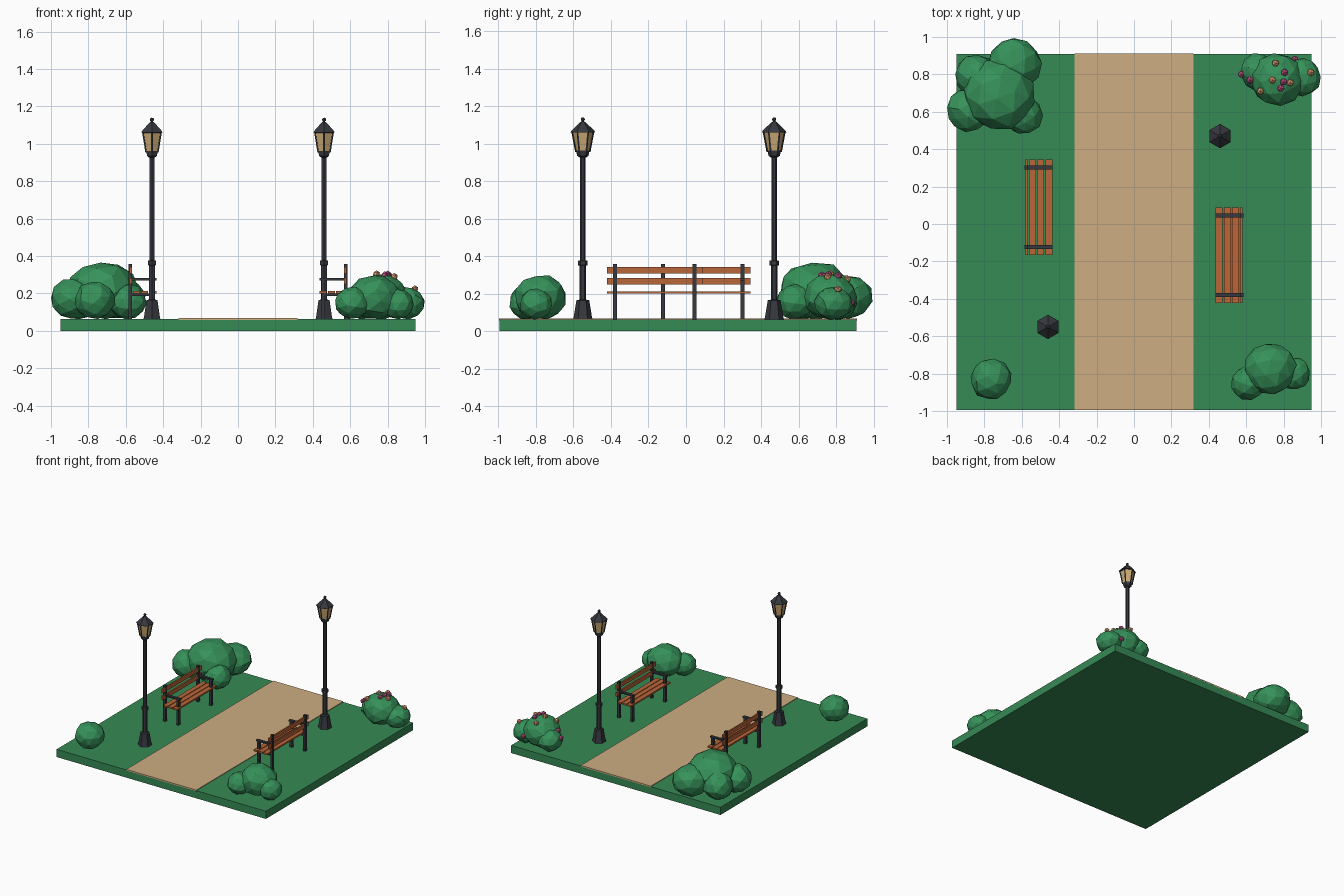
import bpy, bmesh, math, random
from mathutils import Vector, Matrix, Euler

random.seed(4)
if "Cube" in bpy.data.objects:
    bpy.data.objects.remove(bpy.data.objects["Cube"])


def material(name, r, g, b):
    lin = [(c / 255 / 12.92) if c < 10 else ((c / 255 + 0.055) / 1.055) ** 2.4 for c in (r, g, b)]
    m = bpy.data.materials.new(name)
    m.use_nodes = True
    m.diffuse_color = (*lin, 1)
    m.node_tree.nodes["Principled BSDF"].inputs["Base Color"].default_value = (*lin, 1)
    return m


GRASS = material("grass green", 54, 138, 85)
LEAF = material("leaf green", 54, 146, 90)
SAND = material("path sand", 205, 173, 130)
WOOD = material("bench wood", 186, 102, 56)
IRON = material("dark iron", 54, 56, 62)
GLASS = material("lamp glass", 205, 172, 118)
PINK = material("pink petals", 192, 84, 132)
PEACH = material("peach petals", 220, 158, 112)


def finish(bm, name, mat):
    bmesh.ops.recalc_face_normals(bm, faces=bm.faces)
    me = bpy.data.meshes.new(name)
    bm.to_mesh(me)
    bm.free()
    me.materials.append(mat)
    ob = bpy.data.objects.new(name, me)
    bpy.context.collection.objects.link(ob)
    return ob


def add_box(bm, x, y, z):
    """Box from three (low, high) ranges."""
    size = Matrix.Diagonal([r[1] - r[0] for r in (x, y, z)] + [1])
    mid = Matrix.Translation([(r[0] + r[1]) / 2 for r in (x, y, z)])
    bmesh.ops.create_cube(bm, size=1, matrix=mid @ size)


def add_hex_lathe(bm, cx, cy, profile):
    """Six-sided turned solid from (radius, height) pairs."""
    rings = []
    for r, z in profile:
        angles = [math.radians(90 + 60 * i) for i in range(6)]
        rings.append([bm.verts.new((cx + r * math.cos(a), cy + r * math.sin(a), z)) for a in angles])
    for low, high in zip(rings, rings[1:]):
        for i in range(6):
            j = (i + 1) % 6
            bm.faces.new((low[i], low[j], high[j], high[i]))
    bm.faces.new(rings[0])
    bm.faces.new(rings[-1])


def add_bar(bm, a, b, r):
    a, b = Vector(a), Vector(b)
    turn = (b - a).to_track_quat('Z', 'Y').to_matrix().to_4x4()
    bmesh.ops.create_cone(bm, cap_ends=True, segments=4, radius1=r, radius2=r,
                          depth=(b - a).length, matrix=Matrix.Translation((a + b) / 2) @ turn)


# Ground slab and path
TOP = 0.063
bm = bmesh.new()
add_box(bm, (-0.95, 0.95), (-0.995, 0.91), (0, TOP))
finish(bm, "lawn", GRASS)
bm = bmesh.new()
add_box(bm, (-0.318, 0.318), (-0.9955, 0.9105), (0.058, 0.068))
finish(bm, "path", SAND)


# Street lamps
def lamp(side, x, y):
    bm = bmesh.new()
    add_hex_lathe(bm, x, y, [(0.052, TOP), (0.048, 0.08), (0.034, 0.165), (0.018, 0.168),
                             (0.018, 0.35), (0.026, 0.352), (0.026, 0.375), (0.015, 0.378),
                             (0.015, 0.925), (0.03, 0.935), (0.036, 0.962), (0.02, 0.964)])
    add_hex_lathe(bm, x, y, [(0.05, 1.058), (0.065, 1.06), (0.062, 1.068), (0.014, 1.115),
                             (0.007, 1.117), (0.007, 1.125)])
    bmesh.ops.create_icosphere(bm, subdivisions=2, radius=0.011,
                               matrix=Matrix.Translation((x, y, 1.129)))
    for i in range(6):
        c, s = math.cos(math.radians(90 + 60 * i)), math.sin(math.radians(90 + 60 * i))
        add_bar(bm, (x + 0.036 * c, y + 0.036 * s, 0.955), (x + 0.056 * c, y + 0.056 * s, 1.062), 0.005)
    finish(bm, side + "_lamp_post", IRON)
    bm = bmesh.new()
    add_hex_lathe(bm, x, y, [(0.035, 0.96), (0.054, 1.06)])
    finish(bm, side + "_lamp_glass", GLASS)


lamp("left", 0.46, 0.47)
lamp("right", -0.46, -0.55)


# Benches, facing the path
def bench(side, s, cy):
    def span(a, b):
        return tuple(sorted((s * a, s * b)))

    bm = bmesh.new()
    ends = (cy - 0.255, cy + 0.255)
    for x in (0.436, 0.480, 0.524):
        add_box(bm, span(x, x + 0.038), ends, (0.2, 0.213))
    for z in (0.25, 0.308):
        add_box(bm, span(0.567, 0.579), ends, (z, z + 0.034))
    finish(bm, side + "_bench_slats", WOOD)
    bm = bmesh.new()
    for e in (-1, 1):
        py = cy + e * 0.212
        wide = (py - 0.011, py + 0.011)
        add_box(bm, span(0.566, 0.586), wide, (TOP, 0.357))
        add_box(bm, span(0.446, 0.466), wide, (TOP, 0.272))
        add_box(bm, span(0.436, 0.57), wide, (0.27, 0.282))
        add_box(bm, span(0.446, 0.57), wide, (0.186, 0.2))
    finish(bm, side + "_bench_frame", IRON)


bench("left", 1, -0.167)
bench("right", -1, 0.09)


# Bushes: faceted lumps of (x, y, radius, top height)
def bush(name, lumps):
    bm = bmesh.new()
    for x, y, r, top in lumps:
        half = (top - TOP) / 2
        turn = Euler([random.uniform(0, 6) for _ in range(3)]).to_matrix().to_4x4()
        place = Matrix.Translation((x, y, TOP + half)) @ Matrix.Diagonal((r, r, half, 1)) @ turn
        made = bmesh.ops.create_icosphere(bm, subdivisions=2, radius=1.02)
        for v in made["verts"]:
            v.co = place @ (v.co * random.uniform(0.95, 1.03))
    finish(bm, name, LEAF)


bush("back_right_bush", [(-0.72, 0.69, 0.19, 0.37), (-0.64, 0.855, 0.142, 0.30),
                         (-0.845, 0.79, 0.115, 0.28), (-0.885, 0.61, 0.115, 0.28),
                         (-0.59, 0.58, 0.1, 0.25)])
flower_lumps = [(0.765, 0.77, 0.143, 0.305), (0.9, 0.785, 0.1, 0.235), (0.665, 0.815, 0.097, 0.24)]
bush("flowering_bush", flower_lumps)
bush("front_left_bush", [(0.73, -0.775, 0.14, 0.3), (0.855, -0.8, 0.087, 0.225),
                         (0.61, -0.85, 0.092, 0.235)])
bush("front_right_bush", [(-0.765, -0.83, 0.11, 0.265)])


# Blossoms resting on the flowering bush
def blossoms(name, mat, spots):
    bm = bmesh.new()
    for x, y in spots:
        z = 0.15
        for cx, cy, r, top in flower_lumps:
            half = (top - TOP) / 2
            d = 1 - ((x - cx) ** 2 + (y - cy) ** 2) / r ** 2
            if d > 0:
                z = max(z, TOP + half + half * math.sqrt(d))
        bmesh.ops.create_icosphere(bm, subdivisions=1, radius=0.021,
                                   matrix=Matrix.Translation((x, y, z)))
    finish(bm, name, mat)


blossoms("pink_blossoms", PINK, [(0.86, 0.88), (0.575, 0.80), (0.62, 0.77), (0.805, 0.81),
                                 (0.785, 0.725), (0.80, 0.76)])
blossoms("peach_blossoms", PEACH, [(0.757, 0.86), (0.945, 0.81), (0.74, 0.77), (0.675, 0.71),
                                   (0.835, 0.755)])
